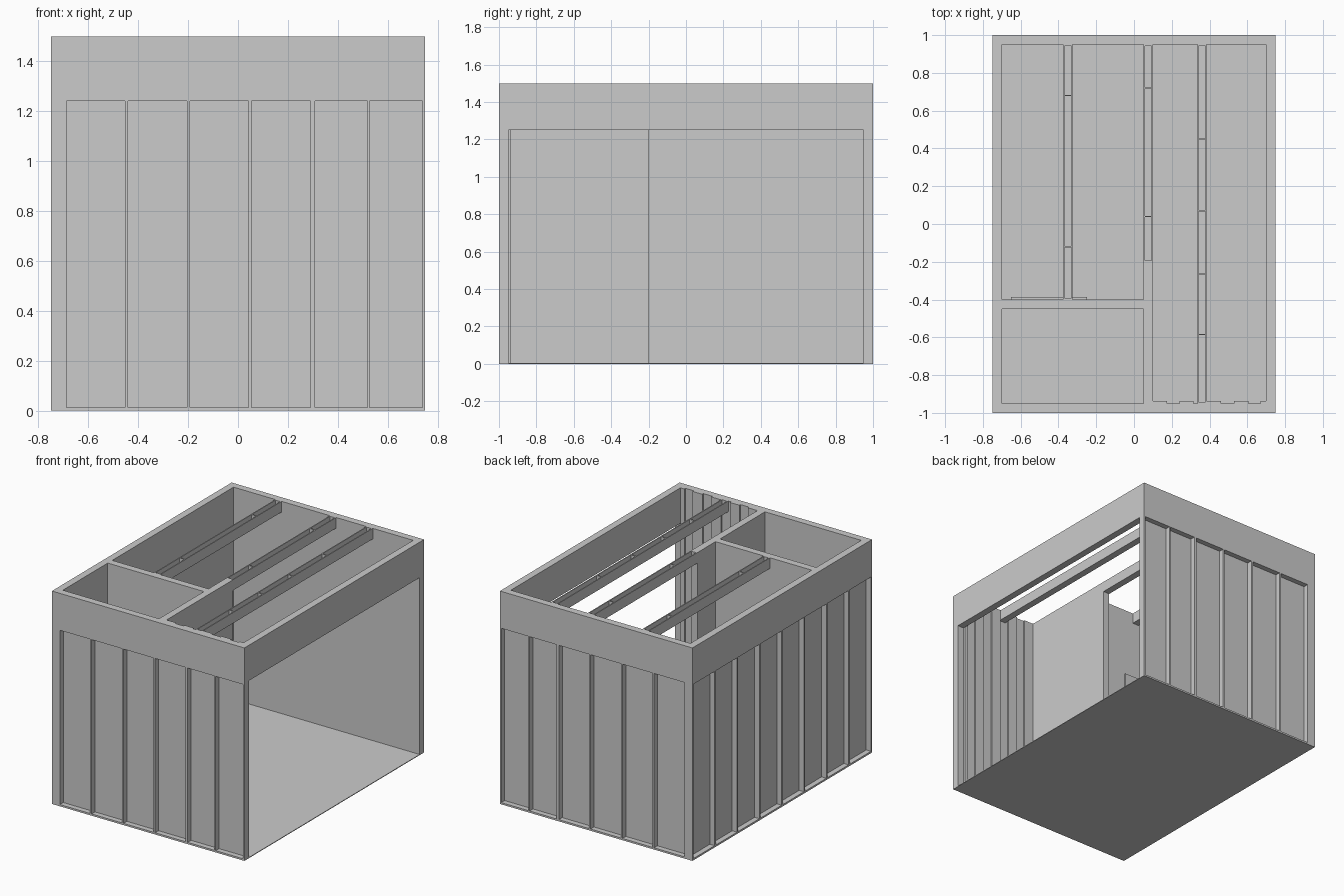
import bpy
import bmesh

if "Cube" in bpy.data.objects:
    bpy.data.objects.remove(bpy.data.objects["Cube"])

H = 1.5        # total height
HEAD = 1.25    # underside of the header band
FLOOR = 0.005
PLATE = 0.0125
T = 0.05       # wall thickness
SHEET = 0.0125 # inner wall lining


def boxes(name, items):
    """One object from boxes given as (x0, x1, y0, y1, z0, z1)."""
    bm = bmesh.new()
    for x0, x1, y0, y1, z0, z1 in items:
        vs = bmesh.ops.create_cube(bm, size=1)["verts"]
        for v in vs:
            v.co.x = x1 if v.co.x > 0 else x0
            v.co.y = y1 if v.co.y > 0 else y0
            v.co.z = z1 if v.co.z > 0 else z0
    mesh = bpy.data.meshes.new(name)
    bm.to_mesh(mesh)
    bm.free()
    ob = bpy.data.objects.new(name, mesh)
    bpy.context.collection.objects.link(ob)
    return ob


def framed_wall(name, studs, place):
    """Lining sheet, top and bottom plates and studs; open bays face outward.
    studs: (start, end) along the wall; place maps (a0, a1, depth0, depth1)."""
    a0, a1 = studs[0][0], studs[-1][1]
    d = T - SHEET
    items = [place(a0, a1, d, T) + (FLOOR, HEAD),
             place(a0, a1, 0, d) + (FLOOR, PLATE),
             place(a0, a1, 0, d) + (HEAD - 0.01, HEAD)]
    items += [place(s, e, 0, d) + (PLATE, HEAD - 0.01) for s, e in studs]
    boxes(name, items)


# Floor slab
boxes("floor", [(-0.75, 0.75, -1, 1, 0, FLOOR)])

# Front and back framed walls
end_studs = [(-0.70, -0.6875), (-0.452, -0.44), (-0.205, -0.192), (0.043, 0.055),
             (0.29, 0.308), (0.518, 0.526), (0.739, 0.75)]
framed_wall("front_wall", end_studs, lambda a, b, d, e: (a, b, -1 + d, -1 + e))
framed_wall("back_wall", end_studs, lambda a, b, d, e: (a, b, 1 - e, 1 - d))

# Left framed wall, eight equal bays
pitch = (2 - PLATE) / 8
left_studs = [(-1 + i * pitch, -1 + i * pitch + PLATE) for i in range(9)]
framed_wall("left_wall", left_studs, lambda a, b, d, e: (-0.75 + d, -0.75 + e, a, b))

# Header band around the top; the right side below it stays open
boxes("header_band", [(-0.75, -0.70, -1, 1, HEAD, H), (0.70, 0.75, -1, 1, HEAD, H),
                      (-0.70, 0.70, -1, -0.95, HEAD, H), (-0.70, 0.70, 0.95, 1, HEAD, H)])

# Inner partitions enclosing the small room
boxes("long_partition", [(0.05, 0.10, -0.95, -0.20, FLOOR, H)])
boxes("cross_partition", [(-0.70, 0.05, -0.45, -0.40, FLOOR, H)])

# Door leaf on the cross partition
boxes("door", [(-0.65, -0.25, -0.40, -0.386, FLOOR, 1.0)])

# Vertical slats on the inside of the front wall
slats = [(0.10, 0.175), (0.24, 0.315), (0.385, 0.46), (0.53, 0.605), (0.67, 0.70)]
boxes("wall_slats", [(a, b, -0.95, -0.938, FLOOR, H) for a, b in slats])


# Ceiling beams: channels with cross webs
def beam(name, x, y0, y1, webs):
    w, t, low, pocket = 0.025, 0.007, H - 0.075, H - 0.03
    items = [(x - w, x + w, y0, y1, low, pocket),
             (x - w, x - w + t, y0, y1, pocket, H),
             (x + w - t, x + w, y0, y1, pocket, H)]
    for y in [y0 + t / 2, *webs, y1 - t / 2]:
        items.append((x - w + t, x + w - t, y - t / 2, y + t / 2, pocket, H))
    boxes(name, items)


beam("left_beam", -0.35, -0.40, 0.95, [-0.12, 0.68])
beam("middle_beam", 0.075, -0.20, 0.95, [0.04, 0.72])
beam("right_beam", 0.36, -0.95, 0.95, [-0.585, -0.265, 0.07, 0.45])
